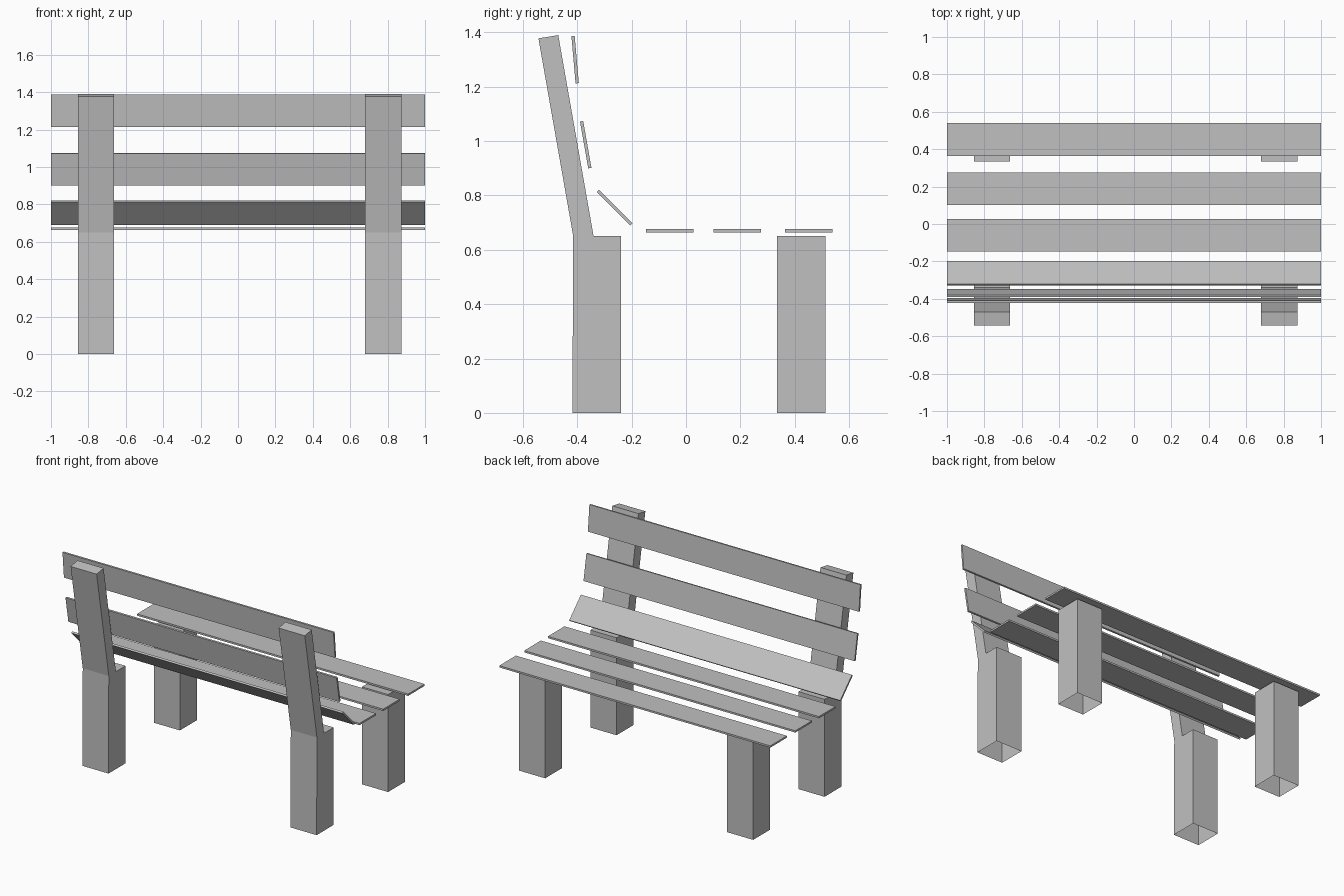
import bpy
import bmesh
from math import radians

cube = bpy.data.objects.get("Cube")
if cube:
    bpy.data.objects.remove(cube, do_unlink=True)

# One plain grey for the whole bench
grey = bpy.data.materials.new("bench grey")
grey.use_nodes = True
colour = (0.53, 0.53, 0.53, 1)
grey.diffuse_color = colour
grey.node_tree.nodes["Principled BSDF"].inputs["Base Color"].default_value = colour


def finish(name, bm):
    bmesh.ops.recalc_face_normals(bm, faces=bm.faces)
    mesh = bpy.data.meshes.new(name)
    bm.to_mesh(mesh)
    bm.free()
    mesh.materials.append(grey)
    obj = bpy.data.objects.new(name, mesh)
    bpy.context.collection.objects.link(obj)
    return obj


def slat(name, y, z, tilt):
    """Full-width board, tilted about the x axis."""
    bm = bmesh.new()
    bmesh.ops.create_cube(bm, size=1)
    bmesh.ops.scale(bm, vec=(2, 0.175, 0.012), verts=bm.verts)
    obj = finish(name, bm)
    obj.location = (0, y, z)
    obj.rotation_euler.x = radians(tilt)


def leg(name, profile, x0, x1):
    """Side profile extruded across x, hollow and open at the ground."""
    bm = bmesh.new()
    side = bm.faces.new([bm.verts.new((x0, y, z)) for y, z in profile])
    new = bmesh.ops.extrude_face_region(bm, geom=[side], use_keep_orig=True)["geom"]
    moved = [v for v in new if isinstance(v, bmesh.types.BMVert)]
    bmesh.ops.translate(bm, vec=(x1 - x0, 0, 0), verts=moved)
    bmesh.ops.recalc_face_normals(bm, faces=bm.faces)
    ground = [f for f in bm.faces if all(v.co.z < 0.001 for v in f.verts)]
    bmesh.ops.delete(bm, geom=ground, context='FACES_ONLY')
    finish(name, bm)


# Legs: plain posts in front, posts with leaning uprights behind
front = [(0.335, 0), (0.513, 0), (0.513, 0.65), (0.335, 0.65)]
back = [(-0.418, 0), (-0.239, 0), (-0.239, 0.65), (-0.34, 0.65),
        (-0.47, 1.39), (-0.543, 1.378), (-0.415, 0.65)]
for side, x0, x1 in (("right", -0.855, -0.663), ("left", 0.68, 0.873)):
    leg(side + "_front_leg", front, x0, x1)
    leg(side + "_back_leg", back, x0, x1)

# Seat boards
for i, y in enumerate((-0.06, 0.189, 0.452)):
    slat(f"seat_slat_{i + 1}", y, 0.67, 0)

# Backrest boards, steeper towards the top
slat("lower_back_slat", -0.263, 0.755, -45)
slat("middle_back_slat", -0.369, 0.987, -80)
slat("top_back_slat", -0.408, 1.3, -85)
